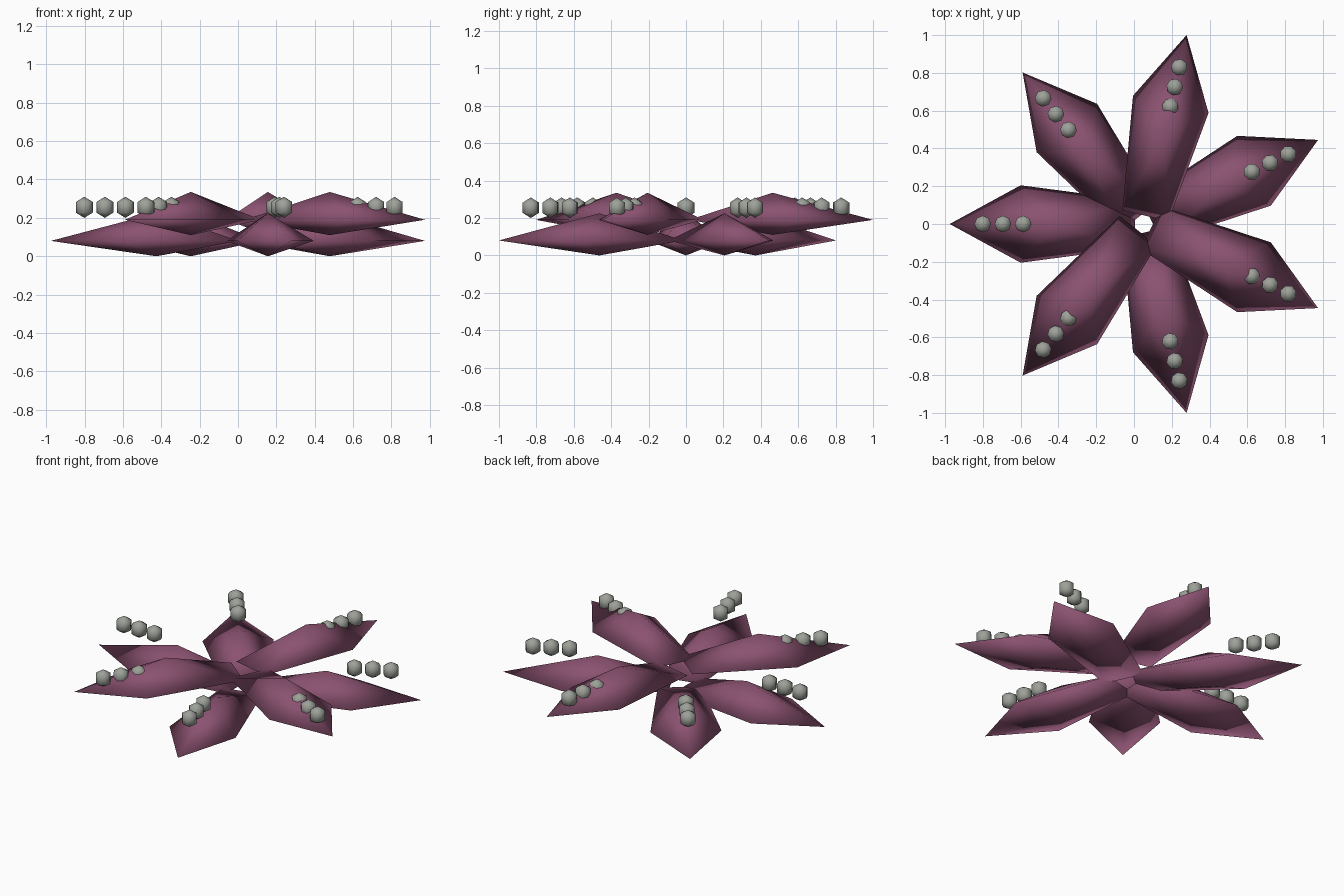
import bpy
import bmesh
import math
from mathutils import Matrix, Vector

cube = bpy.data.objects.get("Cube")
if cube:
    bpy.data.objects.remove(cube, do_unlink=True)

PETALS = 7
CENTRE_X = 0.05
HIGH_PETALS = {1, 3, 5}


def make_material(name, rgb):
    mat = bpy.data.materials.new(name)
    mat.use_nodes = True
    colour = (*rgb, 1.0)
    mat.diffuse_color = colour
    mat.node_tree.nodes["Principled BSDF"].inputs["Base Color"].default_value = colour
    return mat


mauve = make_material("dusty mauve", (0.26, 0.085, 0.165))
grey = make_material("sage grey", (0.34, 0.36, 0.32))


def finish(bm, name, mat, matrix):
    bm.transform(matrix)
    bmesh.ops.recalc_face_normals(bm, faces=bm.faces)
    for face in bm.faces:
        face.smooth = True
    mesh = bpy.data.meshes.new(name)
    bm.to_mesh(mesh)
    bm.free()
    mesh.materials.append(mat)
    obj = bpy.data.objects.new(name, mesh)
    bpy.context.collection.objects.link(obj)


# Petal: five-sided outline fanned to a raised crown and a shallow keel
def petal(name, matrix):
    bm = bmesh.new()
    outline = [(1.026, 0), (0.65, 0.205), (0.045, 0.125), (0.045, -0.125), (0.65, -0.205)]
    rim = [bm.verts.new((x, y, 0.08)) for x, y in outline]
    crown = bm.verts.new((0.475, 0, 0.225))
    keel = bm.verts.new((0.475, 0, 0))
    for a, b in zip(rim, rim[1:] + rim[:1]):
        bm.faces.new((a, b, crown))
        bm.faces.new((b, a, keel))
    finish(bm, name, mauve, matrix)


# Bead: small faceted ball, slightly taller than wide
def bead(name, matrix):
    bm = bmesh.new()
    bmesh.ops.create_uvsphere(bm, u_segments=8, v_segments=3, radius=0.055)
    bmesh.ops.scale(bm, vec=Vector((0.93, 0.93, 1)), verts=bm.verts)
    finish(bm, name, grey, matrix)


# Ring of petals on two levels, each with a row of three beads
for i in range(PETALS):
    turn = (Matrix.Translation((CENTRE_X, 0, 0))
            @ Matrix.Rotation(math.pi + i * math.tau / PETALS, 4, "Z"))
    lift = 0.11 if i in HIGH_PETALS else 0
    petal(f"petal_{i + 1}", turn @ Matrix.Translation((0, 0, lift)))
    for j in range(3):
        spot = Matrix.Translation((0.637 + 0.107 * j, 0, 0.255))
        bead(f"bead_{i + 1}_{j + 1}", turn @ spot)
